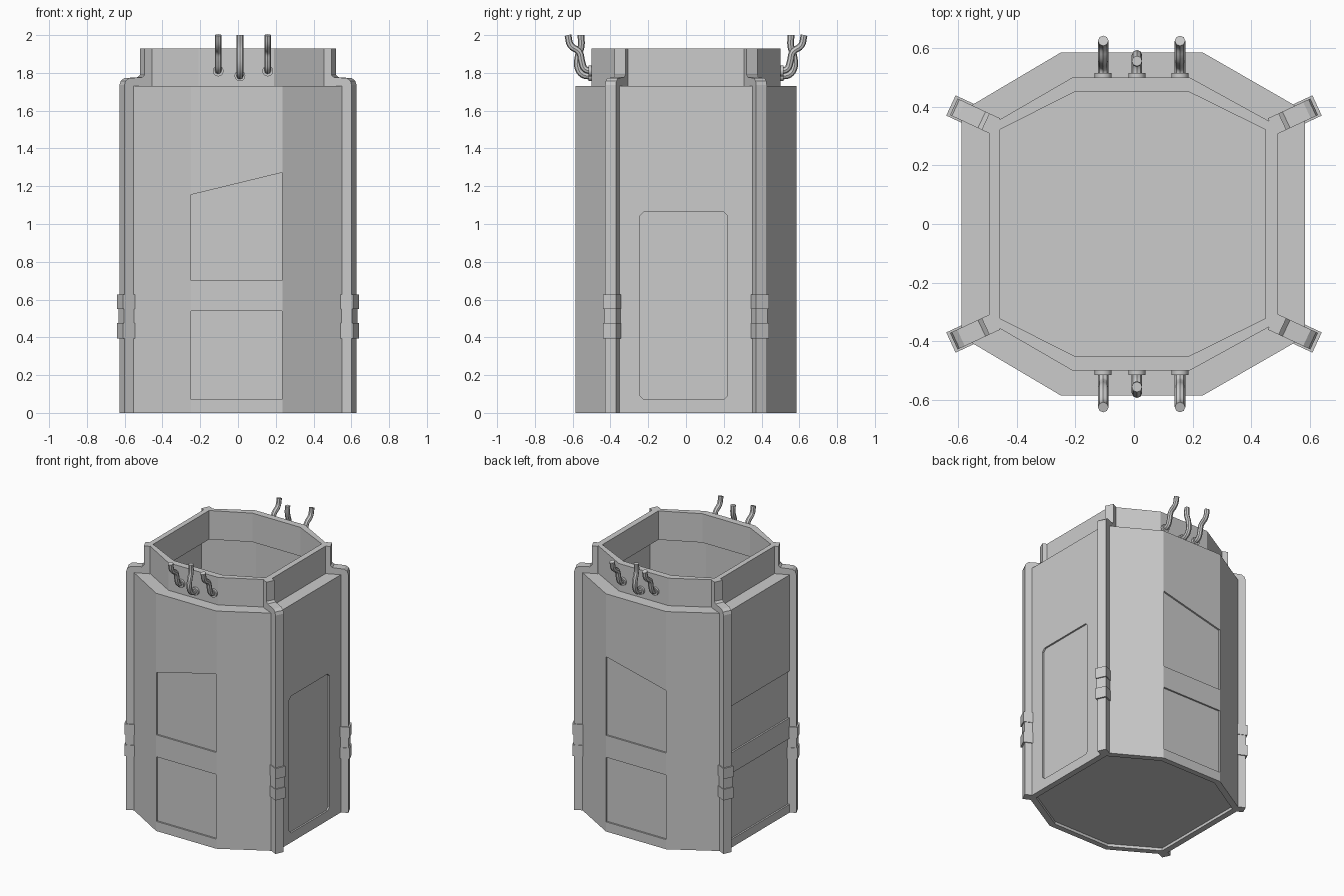
import bpy, bmesh, math
from mathutils import Vector

if "Cube" in bpy.data.objects:
    bpy.data.objects.remove(bpy.data.objects["Cube"])


def mesh_object(name, bm):
    bmesh.ops.recalc_face_normals(bm, faces=bm.faces)
    me = bpy.data.meshes.new(name)
    bm.to_mesh(me)
    bm.free()
    ob = bpy.data.objects.new(name, me)
    bpy.context.collection.objects.link(ob)
    return ob


def octagon(xl, xr, hy, fl, fr, cy, z):
    """Long octagon: side x, front half depth, front face ends, side face half width."""
    return [(fl, -hy, z), (fr, -hy, z), (xr, -cy, z), (xr, cy, z),
            (fr, hy, z), (fl, hy, z), (xl, cy, z), (xl, -cy, z)]


def loft(name, rings):
    bm = bmesh.new()
    vs = [[bm.verts.new(p) for p in r] for r in rings]
    n = len(rings[0])
    for a, b in zip(vs, vs[1:]):
        for i in range(n):
            j = (i + 1) % n
            bm.faces.new((a[i], a[j], b[j], b[i]))
    bm.faces.new(vs[0])
    bm.faces.new(vs[-1])
    return mesh_object(name, bm)


def prism(name, pts, origin, u, v, w, w0, w1):
    """Extrude a 2D profile (u, v axes) from w0 to w1 along w."""
    o, u, v, w = (Vector(t) for t in (origin, u, v, w))
    return loft(name, [[o + u * a + v * b + w * k for a, b in pts] for k in (w0, w1)])


# Hollow body with shoulder and open collar
outer = (-.588, .583, .585, -.25, .235, .385)
inner = (-.545, .54, .545, -.235, .22, .36)
col_o = (-.495, .49, .50, -.21, .19, .335)
col_i = (-.458, .448, .452, -.2, .185, .322)
body = loft("body", [octagon(*s, z) for s, z in (
    (inner, .02), (inner, 0), (outer, 0), (outer, 1.73), (col_o, 1.73),
    (col_o, 1.93), (col_i, 1.93), (col_i, 1.72), (inner, 1.70), (inner, .04))])

# Shallow recessed panels cut into the four wide faces
D = .012
X, Y, Z = (1, 0, 0), (0, 1, 0), (0, 0, 1)


def rect(a0, a1, b0, b1, c=0):
    if not c:
        return [(a0, b0), (a1, b0), (a1, b1), (a0, b1)]
    return [(a0 + c, b0), (a1 - c, b0), (a1, b0 + c), (a1, b1 - c),
            (a1 - c, b1), (a0 + c, b1), (a0, b1 - c), (a0, b0 + c)]


cutters = []
for s in (-1, 1):
    for pts in (rect(-.248, .233, .07, .54),
                [(-.248, .70), (.233, .70), (.233, 1.272), (-.248, 1.155)]):
        cutters.append(prism("panel_cutter", pts, (0, 0, 0), X, Z, (0, s, 0), .585 - D, .7))
cutters.append(prism("panel_cutter", rect(-.245, .22, .07, 1.065, .022),
                     (0, 0, 0), Y, Z, X, .583 - D, .7))
for z0, z1 in ((.06, .54), (.69, 1.03)):
    cutters.append(prism("panel_cutter", rect(-.36, .36, z0, z1),
                         (0, 0, 0), Y, Z, (-1, 0, 0), .588 - D, .7))
bpy.context.view_layer.objects.active = body
for c in cutters:
    m = body.modifiers.new("recess", 'BOOLEAN')
    m.operation, m.solver, m.object = 'DIFFERENCE', 'EXACT', c
    bpy.ops.object.modifier_apply(modifier=m.name)
for c in cutters:
    bpy.data.objects.remove(c)

# Corner ribs that bend over the shoulder and run up the collar, with clamps
rib = [(-.035, 0), (.035, 0), (.035, 1.735), (.028, 1.757), (.008, 1.772), (-.07, 1.777),
       (-.084, 1.79), (-.084, 1.93), (-.125, 1.93), (-.125, 1.71), (-.035, 1.71)]
A = math.radians(25)
for sx in (-1, 1):
    for sy in (-1, 1):
        o = (sx * .583, sy * .385, 0)
        d = (sx * math.cos(A), sy * math.sin(A), 0)
        t = (-sx * math.sin(A), sy * math.cos(A), 0)
        prism("corner_rib", rib, o, d, Z, t, -.031, .031)
        for z0, z1, r, h in ((.395, .475, .046, .038), (.475, .55, .038, .034),
                             (.55, .627, .046, .038)):
            prism("rib_clamp", rect(-.03, r, z0, z1), o, d, Z, t, -h, h)


# Bent hooks with round flanges on the front and back of the collar
def hook(name, x, s, path, r=.018):
    cu = bpy.data.curves.new(name, 'CURVE')
    cu.dimensions = '3D'
    cu.bevel_depth, cu.bevel_resolution, cu.use_fill_caps = r, 2, True
    cu.resolution_u = 4
    sp = cu.splines.new('BEZIER')
    sp.bezier_points.add(len(path) - 1)
    for bp, (y, z) in zip(sp.bezier_points, path):
        bp.co = (x, s * y, z)
        bp.handle_left_type = bp.handle_right_type = 'AUTO'
    tmp = bpy.data.objects.new(name, cu)
    bpy.context.collection.objects.link(tmp)
    bpy.context.view_layer.update()
    me = bpy.data.meshes.new_from_object(tmp.evaluated_get(bpy.context.evaluated_depsgraph_get()))
    bpy.data.objects.remove(tmp)
    ob = bpy.data.objects.new(name, me)
    bpy.context.collection.objects.link(ob)
    smooth(ob)
    circle = [(.029 * math.cos(k * math.pi / 6), .029 * math.sin(k * math.pi / 6))
              for k in range(12)]
    z = path[0][1]
    smooth(prism("hook_flange", circle, (x, 0, z), X, Z, (0, s, 0), .49, .516))


def smooth(ob):
    bpy.ops.object.select_all(action='DESELECT')
    ob.select_set(True)
    bpy.context.view_layer.objects.active = ob
    bpy.ops.object.shade_smooth_by_angle(angle=math.radians(40))


side = [(.49, 1.81), (.535, 1.82), (.552, 1.86), (.565, 1.91), (.61, 1.945), (.625, 2.0)]
mid = [(.49, 1.785), (.545, 1.79), (.573, 1.83), (.57, 1.89), (.555, 1.94), (.556, 2.0)]
for s in (-1, 1):
    hook("side_hook", -.105, s, side)
    hook("middle_hook", .01, s, mid)
    hook("side_hook", .157, s, side)
